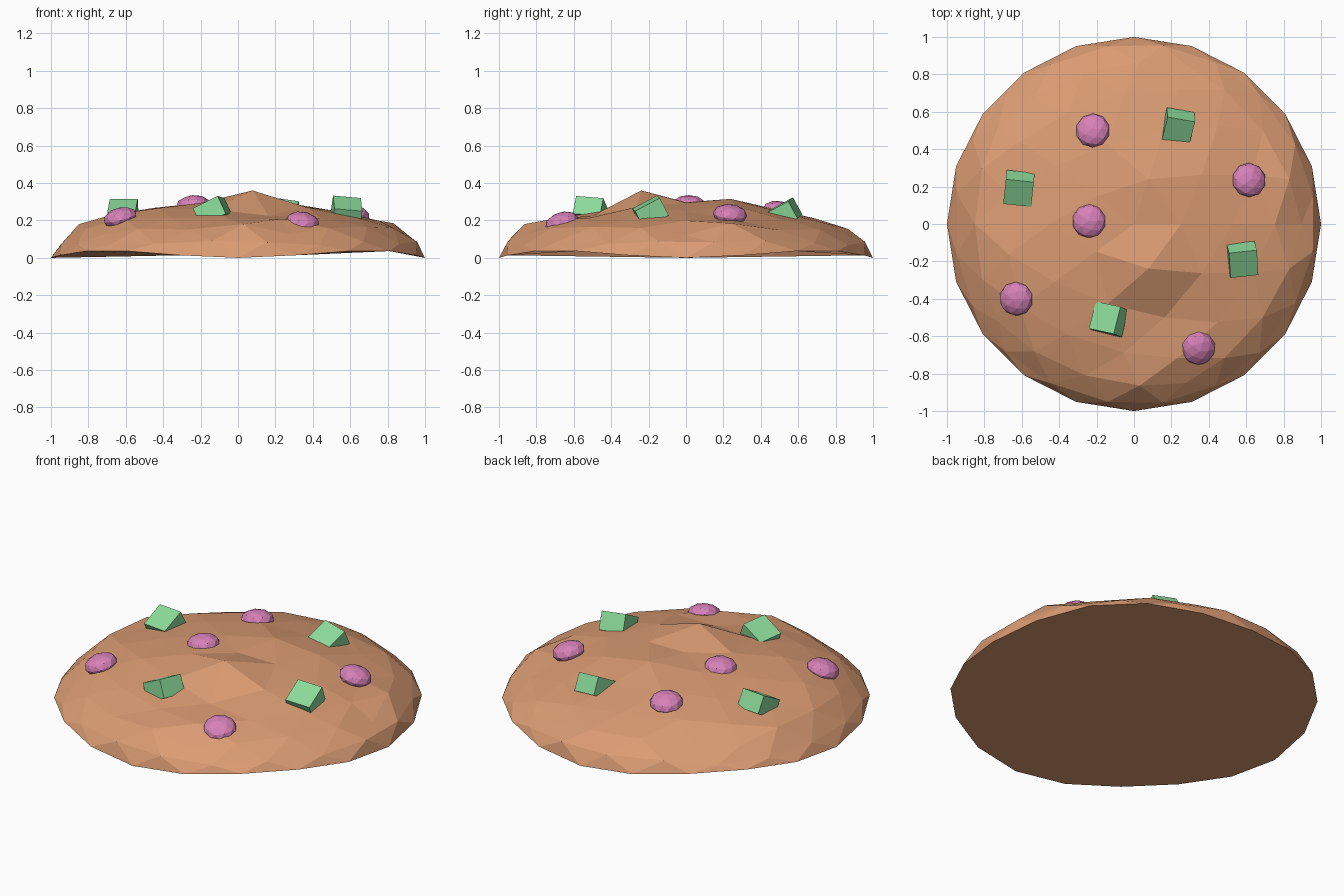
import bpy, bmesh, math, random
from mathutils import Vector, Matrix, Euler

if "Cube" in bpy.data.objects:
    bpy.data.objects.remove(bpy.data.objects["Cube"])

random.seed(4)


def material(name, rgb):
    m = bpy.data.materials.new(name)
    m.diffuse_color = (*rgb, 1)
    m.use_nodes = True
    m.node_tree.nodes["Principled BSDF"].inputs["Base Color"].default_value = m.diffuse_color
    return m


def finish(name, bm, mat):
    me = bpy.data.meshes.new(name)
    bmesh.ops.recalc_face_normals(bm, faces=bm.faces[:])
    bm.to_mesh(me)
    bm.free()
    ob = bpy.data.objects.new(name, me)
    bpy.context.collection.objects.link(ob)
    me.materials.append(mat)
    return ob


dough = material("dough", (0.70, 0.33, 0.17))
pink = material("pink", (0.68, 0.22, 0.48))
green = material("green", (0.26, 0.70, 0.32))

# Cookie: upper half of an icosphere, flattened and made lumpy
bm = bmesh.new()
bmesh.ops.create_icosphere(bm, subdivisions=3, radius=1)
bmesh.ops.delete(bm, geom=[v for v in bm.verts if v.co.z < -0.01], context='VERTS')
lumps = [(0.08, -0.25, 0.36), (0.27, 0.0, 0.295), (0.16, -0.50, 0.225),
         (0.08, 0.26, 0.315), (-0.86, 0.0, 0.18), (-0.82, 0.27, 0.18),
         (0.0, -0.87, 0.18), (0.83, 0.25, 0.185)]
for v in bm.verts:
    if v.co.z < 0.01:
        # wavy rim, lifted on the diagonals
        a = math.atan2(v.co.y, v.co.x)
        v.co.z = 0.02 * (1 - math.cos(4 * a))
    else:
        v.co.z = v.co.z * 0.3 + random.uniform(-0.014, 0.014)
for x, y, z in lumps:
    near = min(bm.verts, key=lambda v: (v.co.xy - Vector((x, y))).length)
    near.co.z = z
# Underside
bmesh.ops.contextual_create(bm, geom=[e for e in bm.edges if e.is_boundary])
finish("cookie", bm, dough)

# Round candies, squashed and lying on the slope
for i, (x, y, z) in enumerate([(-0.63, -0.40, 0.215), (0.345, -0.665, 0.19),
                               (0.615, 0.235, 0.232), (-0.24, 0.015, 0.282),
                               (-0.22, 0.50, 0.25)]):
    bm = bmesh.new()
    bmesh.ops.create_icosphere(bm, subdivisions=2, radius=0.092)
    tilt = Vector((0, 0, 1)).rotation_difference(Vector((x, y, z / 0.09)))
    bm.transform(Matrix.Translation((x, y, z)) @ tilt.to_matrix().to_4x4()
                 @ Matrix.Diagonal((1, 1, 0.58, 1)))
    finish(f"round_candy_{i + 1}", bm, pink)

# Cube candies, tilted and half sunk
for i, (loc, rot) in enumerate([((-0.615, 0.19, 0.232), (28, 0, -6)),
                                ((0.235, 0.52, 0.232), (28, 8, -10)),
                                ((0.58, -0.19, 0.245), (28, 5, 6)),
                                ((-0.135, -0.51, 0.245), (-5, -26, -12))]):
    bm = bmesh.new()
    bmesh.ops.create_cube(bm, size=0.15)
    turn = Euler([math.radians(r) for r in rot]).to_matrix().to_4x4()
    bm.transform(Matrix.Translation(loc) @ turn @ Matrix.Diagonal((1, 1, 0.7, 1)))
    finish(f"cube_candy_{i + 1}", bm, green)
